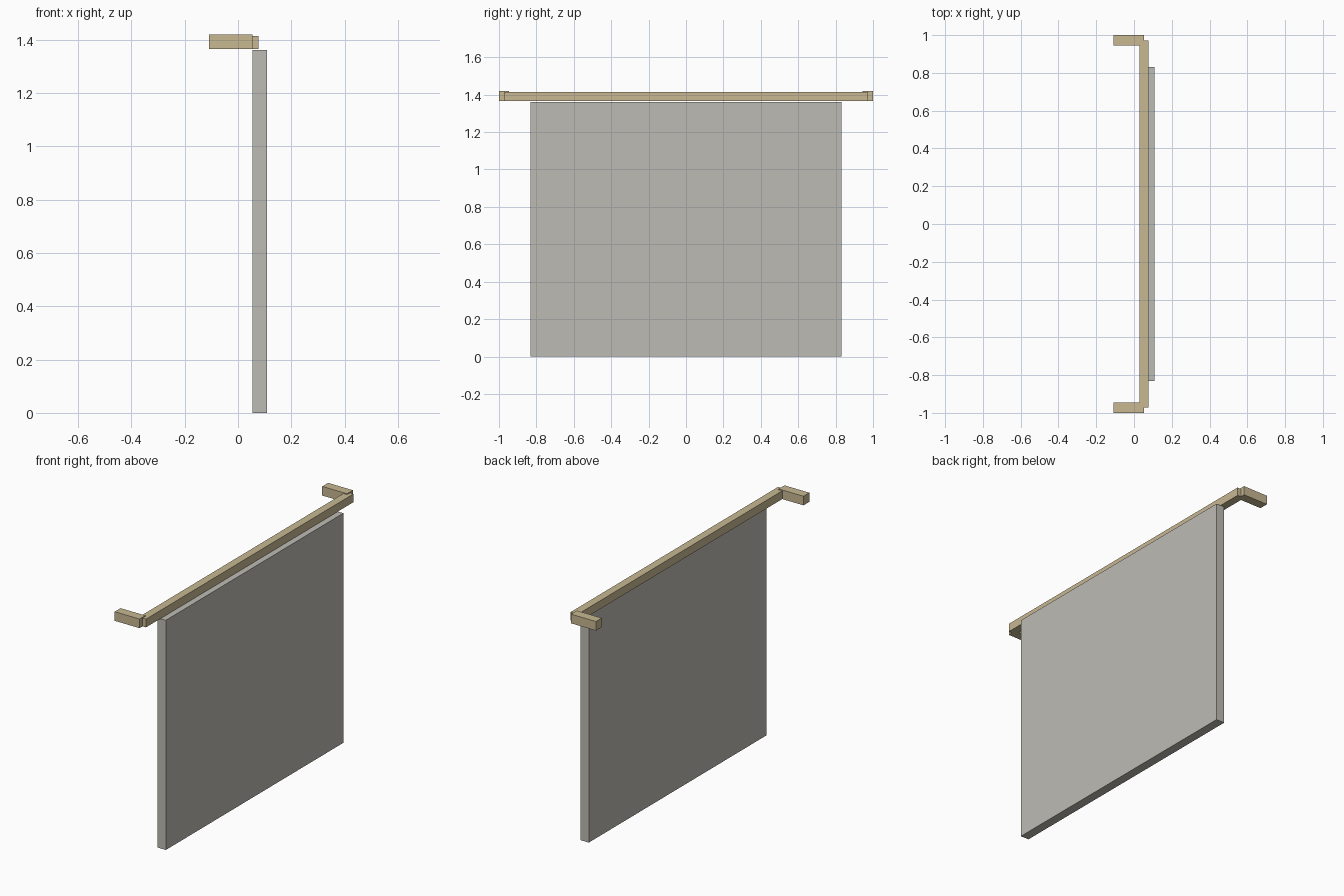
import bpy

if "Cube" in bpy.data.objects:
    bpy.data.objects.remove(bpy.data.objects["Cube"])


def material(name, rgb):
    m = bpy.data.materials.new(name)
    m.diffuse_color = (*rgb, 1.0)
    m.use_nodes = True
    m.node_tree.nodes["Principled BSDF"].inputs["Base Color"].default_value = m.diffuse_color
    return m


def box(name, lo, hi, mat):
    """Axis-aligned box between two corners."""
    bpy.ops.mesh.primitive_cube_add(
        size=1, location=[(a + b) / 2 for a, b in zip(lo, hi)])
    ob = bpy.context.object
    ob.name = name
    ob.scale = [b - a for a, b in zip(lo, hi)]
    bpy.ops.object.transform_apply(location=False, rotation=False, scale=True)
    ob.data.materials.append(mat)
    return ob


wood = material("tan wood", (0.58, 0.48, 0.29))
cloth = material("warm grey cloth", (0.51, 0.50, 0.455))

# Hanging cloth panel
box("hanging_panel", (0.055, -0.832, 0.0), (0.109, 0.832, 1.362), cloth)

# Horizontal rail above the panel
box("rail", (0.030, -0.972, 1.365), (0.077, 0.972, 1.414), wood)

# Wall bracket at each end of the rail
for label, side in (("front", -1), ("back", 1)):
    y0, y1 = sorted((side * 0.945, side * 1.0))
    box(label + "_bracket", (-0.109, y0, 1.365), (0.054, y1, 1.419), wood)
